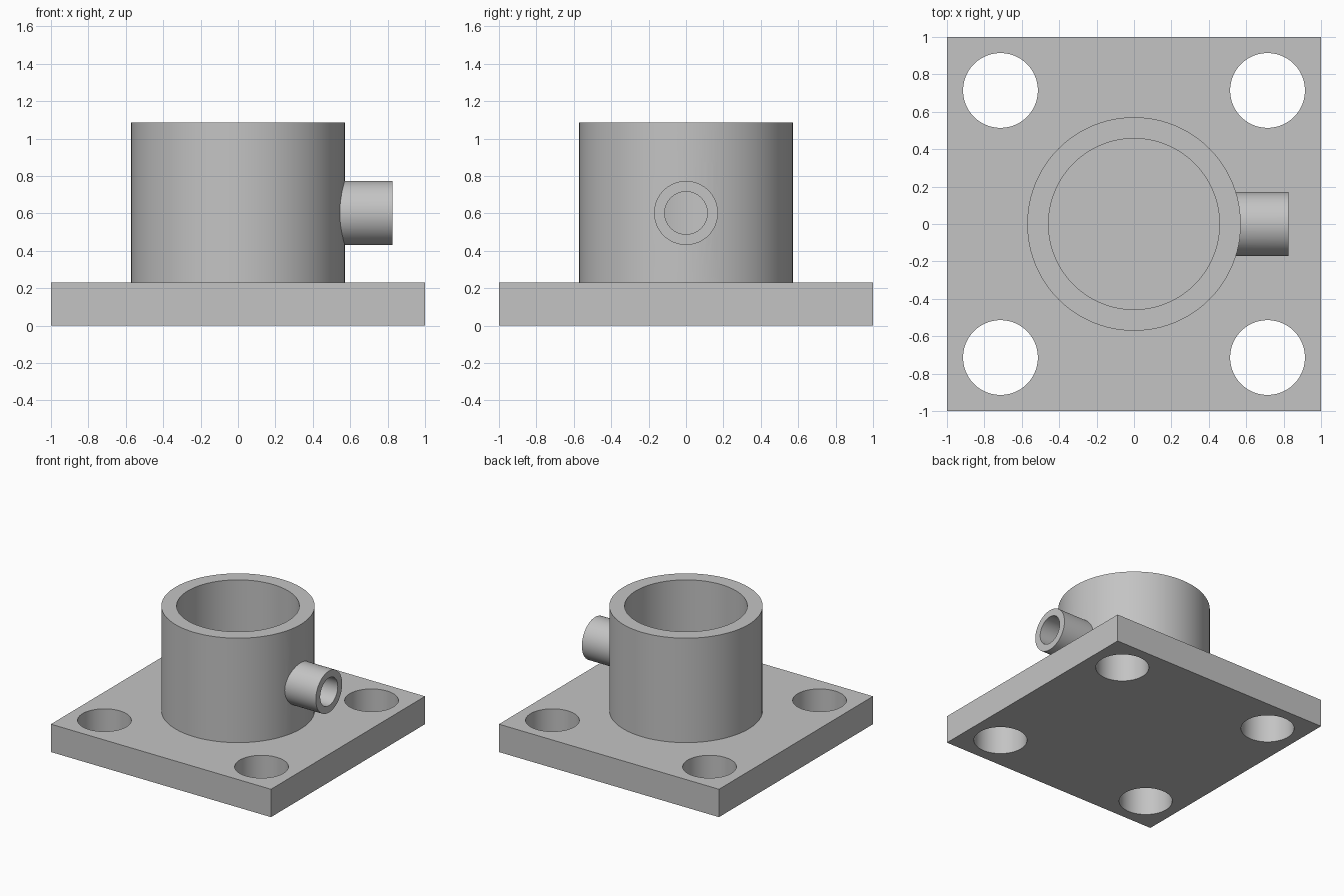
import bpy
from math import radians

cube = bpy.data.objects.get("Cube")
if cube:
    bpy.data.objects.remove(cube, do_unlink=True)

# Main sizes
PLATE_H = 0.229
TOP = 1.087
PORT_Z = 0.602
PORT_END = 0.827
HOLE_POS = 0.714

grey = bpy.data.materials.new("grey metal")
grey.use_nodes = True
colour = (0.55, 0.55, 0.55, 1)
grey.diffuse_color = colour
grey.node_tree.nodes["Principled BSDF"].inputs["Base Color"].default_value = colour


def finish(name):
    obj = bpy.context.object
    obj.name = name
    obj.data.materials.append(grey)
    return obj


def upright(name, radius, bottom, top, x=0, y=0):
    """Vertical cylinder between two heights."""
    bpy.ops.mesh.primitive_cylinder_add(
        vertices=96, radius=radius, depth=top - bottom,
        location=(x, y, (bottom + top) / 2))
    return finish(name)


def sideways(name, radius, start, end):
    """Cylinder along x at the height of the side port."""
    bpy.ops.mesh.primitive_cylinder_add(
        vertices=64, radius=radius, depth=end - start,
        location=((start + end) / 2, 0, PORT_Z), rotation=(0, radians(90), 0))
    return finish(name)


def combine(target, tool, operation):
    """Apply a boolean and discard the tool object."""
    tool.hide_render = True
    mod = target.modifiers.new(tool.name, "BOOLEAN")
    mod.operation = operation
    mod.solver = "EXACT"
    mod.object = tool
    bpy.context.view_layer.objects.active = target
    bpy.ops.object.modifier_apply(modifier=mod.name)
    bpy.data.objects.remove(tool, do_unlink=True)


# Square base plate
bpy.ops.mesh.primitive_cube_add(size=1, location=(0, 0, PLATE_H / 2))
bpy.context.object.scale = (2, 2, PLATE_H)
bpy.ops.object.transform_apply(location=True, rotation=False, scale=True)
flange = finish("flanged_housing")

# Round housing and side port joined to the plate
combine(flange, upright("housing", 0.571, PLATE_H / 2, TOP), "UNION")
combine(flange, sideways("side_port", 0.171, 0.5, PORT_END), "UNION")

# Main bore down to the plate, and port bore through the housing wall
combine(flange, upright("main_bore", 0.457, PLATE_H, TOP + 0.2), "DIFFERENCE")
combine(flange, sideways("port_bore", 0.114, 0.2, PORT_END + 0.2), "DIFFERENCE")

# Four bolt holes in the corners
for x in (-HOLE_POS, HOLE_POS):
    for y in (-HOLE_POS, HOLE_POS):
        combine(flange, upright("bolt_hole", 0.2, -0.2, PLATE_H + 0.2, x, y), "DIFFERENCE")

# One material slot, smooth round walls with crisp edges
flange.data.materials.clear()
flange.data.materials.append(grey)
bpy.ops.object.select_all(action="DESELECT")
flange.select_set(True)
bpy.context.view_layer.objects.active = flange
bpy.ops.object.shade_smooth_by_angle(angle=radians(30))
